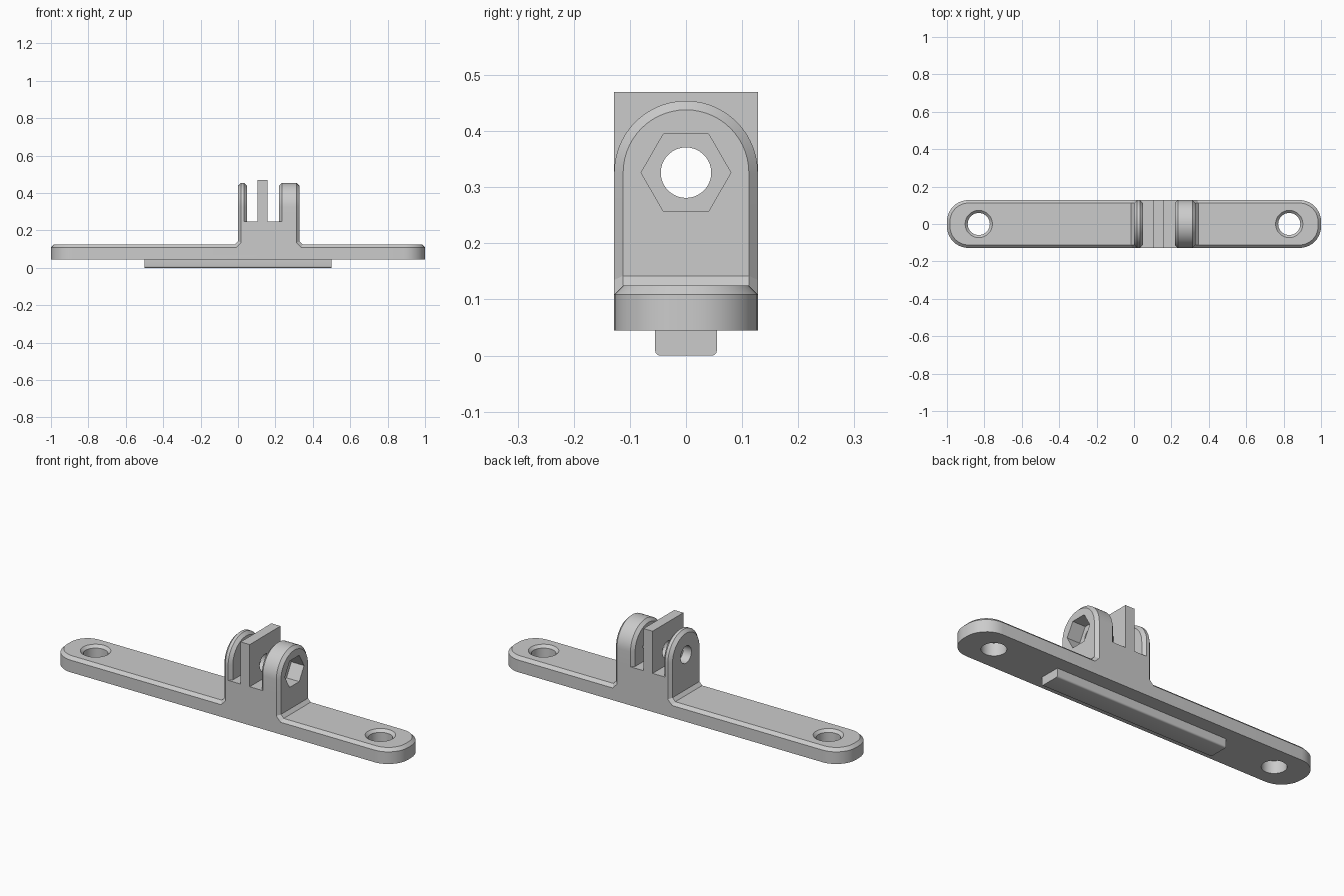
import bpy, bmesh
from math import sin, cos, pi

if "Cube" in bpy.data.objects:
    bpy.data.objects.remove(bpy.data.objects["Cube"])

W, C = 0.128, 0.016            # half width, chamfer size
HOLE_Z = 0.326                 # height of the clamp bolt axis
X0, X1 = 0.0, 0.329            # mount extent along x


def loft(name, rings):
    """Closed solid through a list of matching point rings."""
    bm = bmesh.new()
    vs = [[bm.verts.new(p) for p in ring] for ring in rings]
    n = len(vs[0])
    for a, b in zip(vs, vs[1:]):
        for i in range(n):
            j = (i + 1) % n
            bm.faces.new((a[i], a[j], b[j], b[i]))
    bm.faces.new(vs[0][::-1])
    bm.faces.new(vs[-1])
    bmesh.ops.recalc_face_normals(bm, faces=bm.faces)
    me = bpy.data.meshes.new(name)
    bm.to_mesh(me)
    bm.free()
    ob = bpy.data.objects.new(name, me)
    bpy.context.collection.objects.link(ob)
    return ob


def box(name, x0, x1, y, z0, z1):
    return loft(name, [[(x0, -y, z), (x1, -y, z), (x1, y, z), (x0, y, z)] for z in (z0, z1)])


def rounded_rect(hx, hy, r, z, seg=10):
    pts = []
    for k, (sx, sy) in enumerate(((1, 1), (-1, 1), (-1, -1), (1, -1))):
        for i in range(seg + 1):
            a = (k + i / seg) * pi / 2
            pts.append((sx * (hx - r) + r * cos(a), sy * (hy - r) + r * sin(a), z))
    return pts


def arch(x, r, seg=28):
    pts = [(x, r * cos(pi * i / seg), HOLE_Z + r * sin(pi * i / seg)) for i in range(seg + 1)]
    return pts + [(x, -r, 0.235), (x, r, 0.235)]


def ear(name, x0, x1):
    return loft(name, [arch(x0, W - C), arch(x0 + C, W), arch(x1 - C, W), arch(x1, W - C)])


def x_prism(name, x0, x1, r, n):
    return loft(name, [[(x, r * cos(2 * pi * i / n), HOLE_Z + r * sin(2 * pi * i / n))
                        for i in range(n)] for x in (x0, x1)])


def z_circle(x, r, z, n=36):
    return [(x + r * cos(2 * pi * i / n), r * sin(2 * pi * i / n), z) for i in range(n)]


def combine(target, tool, op):
    tool.hide_render = True
    m = target.modifiers.new(op, 'BOOLEAN')
    m.operation, m.object, m.solver = op, tool, 'EXACT'
    bpy.context.view_layer.objects.active = target
    bpy.ops.object.modifier_apply(modifier=m.name)
    bpy.data.objects.remove(tool)


# base plate with rounded ends and chamfered top
body = loft("mount_plate", [rounded_rect(1, W, 0.115, 0.045),
                            rounded_rect(1, W, 0.115, 0.109),
                            rounded_rect(1 - C, W - C, 0.115 - C, 0.125)])

# pedestal with sloped foot, its outer edges chamfered
half_in = [(C, 0.07), (C, 0.125), (0, 0.142), (0, 0.248)]
half_out = [(0.009, 0.07), (0.009, 0.109), (-C, 0.135), (-C, 0.248)]


def pedestal_ring(half, y):
    left = [(X0 - d, y, z) for d, z in half]
    right = [(X1 + d, y, z) for d, z in reversed(half)]
    return left + right


parts = [loft("pedestal", [pedestal_ring(half_out, -W), pedestal_ring(half_in, -W + C),
                           pedestal_ring(half_in, W - C), pedestal_ring(half_out, W)])]

# two rounded ears and the square middle prong
parts.append(ear("thin_ear", X0, 0.048))
parts.append(ear("thick_ear", 0.218, X1))
parts.append(box("middle_prong", 0.105, 0.158, W, 0.235, 0.47))
for p in parts:
    combine(body, p, 'UNION')

# bolt hole through the prongs and hexagonal nut pocket
combine(body, x_prism("bolt_cutter", -0.1, 0.5, 0.045, 36), 'DIFFERENCE')
combine(body, x_prism("nut_cutter", 0.255, 0.5, 0.08, 6), 'DIFFERENCE')

# countersunk screw holes
for x in (-0.83, 0.83):
    combine(body, loft("screw_cutter", [z_circle(x, 0.059, 0.0), z_circle(x, 0.059, 0.111),
                                        z_circle(x, 0.073, 0.125), z_circle(x, 0.073, 0.2)]),
            'DIFFERENCE')

# locating rail underneath with softened lower edges
b, r = 0.055, 0.009
prof = [(-b, 0.045)]
prof += [(-b + r - r * cos(a * pi / 8), r - r * sin(a * pi / 8)) for a in range(5)]
prof += [(-y, z) for y, z in reversed(prof)]
rail = loft("locating_rail", [[(x, y, z) for y, z in prof] for x in (-0.5, 0.5)])

# smooth the curved walls, keep edges crisp
for ob in (body, rail):
    bpy.ops.object.select_all(action='DESELECT')
    ob.select_set(True)
    bpy.context.view_layer.objects.active = ob
    bpy.ops.object.shade_smooth_by_angle(angle=0.45)
